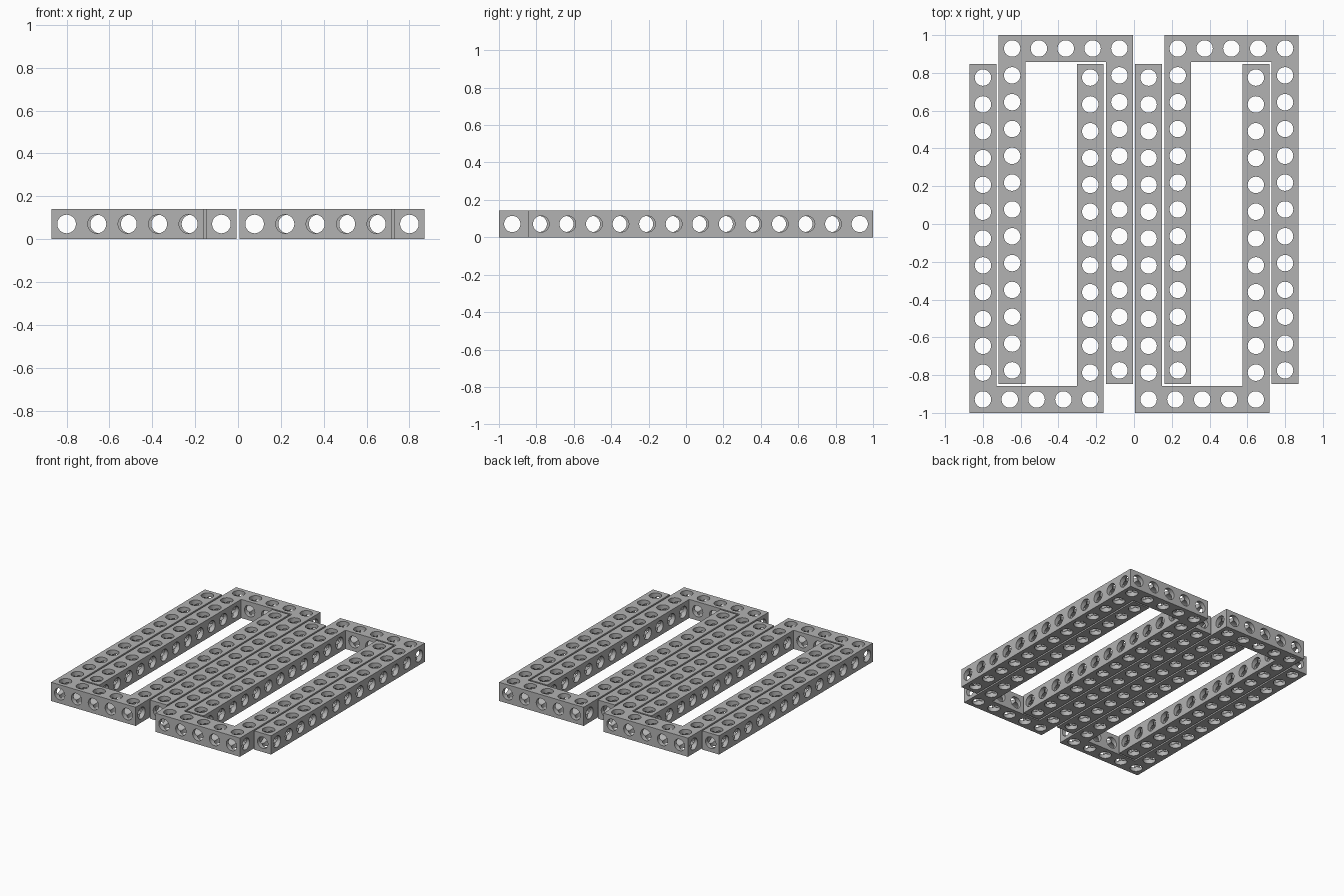
import bpy, bmesh, math
from mathutils import Vector

if "Cube" in bpy.data.objects:
    bpy.data.objects.remove(bpy.data.objects["Cube"])

P = 0.142          # size of one beam cell
GAP = 0.0125       # clearance between neighbouring frames
R = 0.0435         # bore radius
SEG = 32           # sides of each bore
H = P / 2
COLS, ROWS = 5, 13

steel = bpy.data.materials.new("grey steel")
steel.diffuse_color = (0.45, 0.45, 0.45, 1)
steel.use_nodes = True
steel.node_tree.nodes["Principled BSDF"].inputs["Base Color"].default_value = steel.diffuse_color


def add_side(bm, centre, axis, sign, outer):
    """One side of a cell: bore wall, plus the pierced square face if exposed."""
    n = Vector((0, 0, 0))
    n[axis] = sign
    u, v = Vector((0, 0, 0)), Vector((0, 0, 0))
    u[(axis + 1) % 3] = 1
    v[(axis + 2) % 3] = 1
    inner, rim, square = [], [], []
    for i in range(SEG):
        t = 2 * math.pi * i / SEG
        d = u * math.cos(t) + v * math.sin(t)
        m = max(abs(math.cos(t)), abs(math.sin(t)))
        # the wall starts where it meets the crossing bores
        inner.append(bm.verts.new(centre + d * R + n * R * m))
        rim.append(bm.verts.new(centre + d * R + n * H))
        if outer:
            square.append(bm.verts.new(centre + d * H / m + n * H))
    for i in range(SEG):
        j = (i + 1) % SEG
        bm.faces.new((inner[i], inner[j], rim[j], rim[i]))
        if outer:
            bm.faces.new((rim[i], rim[j], square[j], square[i]))


def make_frame(name, left, flipped):
    """U-shaped frame of cells, each bored along all three axes."""
    cells = {(c, r) for c in range(COLS) for r in range(ROWS)
             if r == 0 or c in (0, COLS - 1)}
    bm = bmesh.new()
    for c, r in sorted(cells):
        y = -1 + (r + 0.5) * P
        centre = Vector((left + (c + 0.5) * P, -y if flipped else y, H))
        for axis in range(3):
            for sign in (-1, 1):
                step = [0, 0, 0]
                step[axis] = sign
                dr = -step[1] if flipped else step[1]
                outer = axis == 2 or (c + step[0], r + dr) not in cells
                add_side(bm, centre, axis, sign, outer)
    bmesh.ops.remove_doubles(bm, verts=bm.verts, dist=0.0002)
    bmesh.ops.recalc_face_normals(bm, faces=bm.faces)
    mesh = bpy.data.meshes.new(name)
    bm.to_mesh(mesh)
    bm.free()
    mesh.materials.append(steel)
    ob = bpy.data.objects.new(name, mesh)
    bpy.context.collection.objects.link(ob)
    ob.select_set(True)
    bpy.context.view_layer.objects.active = ob


# two interlocked pairs side by side
LEG = P + GAP
PAIR = LEG + COLS * P + GAP
START = -(PAIR + LEG + COLS * P) / 2
for k, side in enumerate(("left", "right")):
    make_frame(side + "_front_frame", START + k * PAIR, False)
    make_frame(side + "_back_frame", START + k * PAIR + LEG, True)

bpy.ops.object.shade_smooth_by_angle(angle=math.radians(30))
